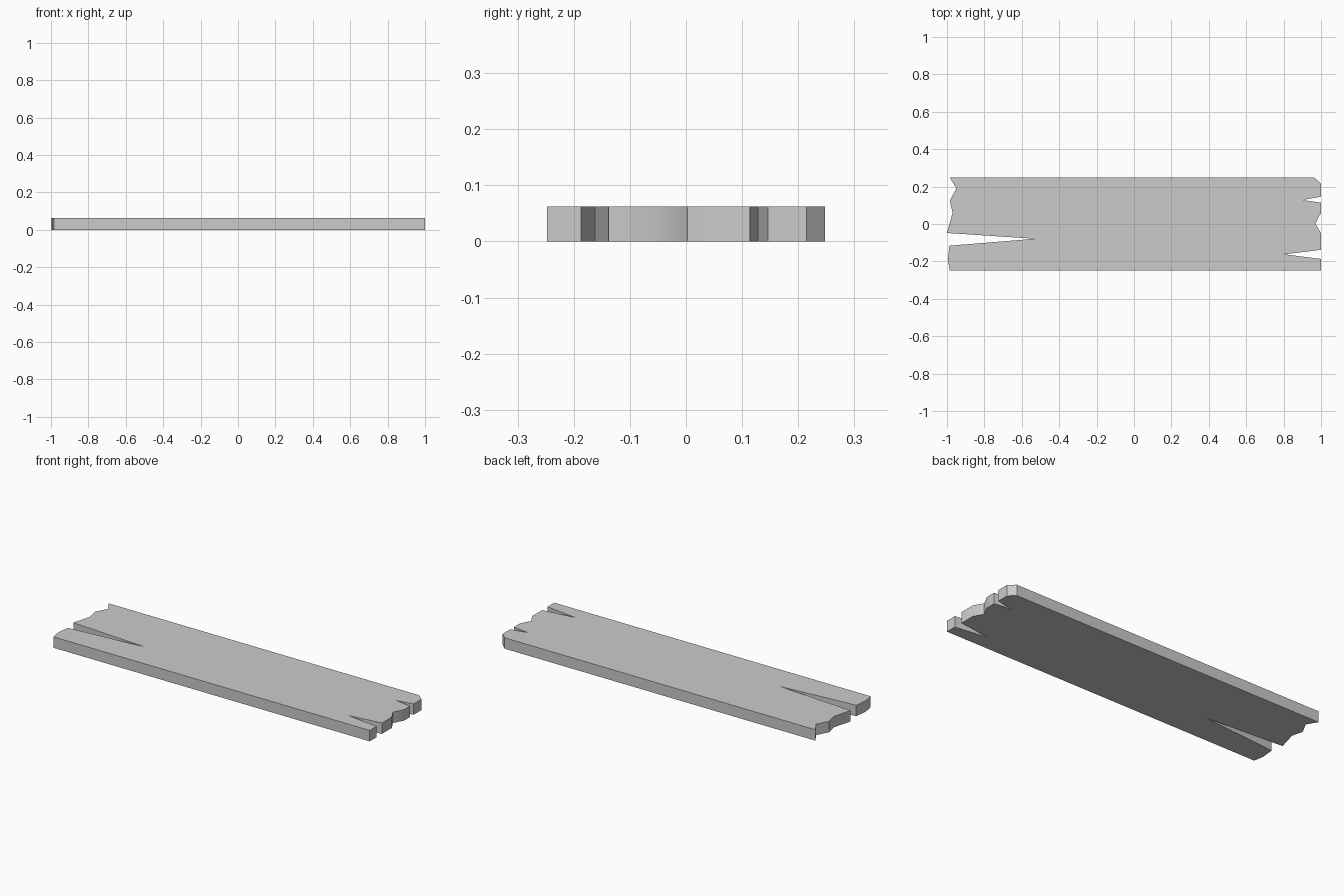
import bpy, bmesh, math

if "Cube" in bpy.data.objects:
    bpy.data.objects.remove(bpy.data.objects["Cube"])

THICKNESS = 0.062

# Splintered left end, from back to front
left_end = [(-0.985, 0.248), (-0.95, 0.19), (-0.985, 0.125), (-0.97, 0.06),
            (-1.0, -0.048), (-0.53, -0.079), (-0.987, -0.116),
            (-0.995, -0.19), (-0.985, -0.248)]

# Splintered right end, from front to back
right_end = [(1.0, -0.248), (1.0, -0.187), (0.805, -0.162), (1.0, -0.138),
             (1.0, -0.05), (0.97, 0.003), (1.0, 0.06), (1.0, 0.114),
             (0.9, 0.128), (1.0, 0.146), (1.0, 0.215), (0.965, 0.248)]

# Plank: one outline pushed up to the board thickness
bm = bmesh.new()
bottom = bm.faces.new([bm.verts.new((x, y, 0)) for x, y in left_end + right_end])
top = bmesh.ops.extrude_face_region(bm, geom=[bottom], use_keep_orig=True)["geom"]
bmesh.ops.translate(bm, vec=(0, 0, THICKNESS),
                    verts=[g for g in top if isinstance(g, bmesh.types.BMVert)])
bmesh.ops.recalc_face_normals(bm, faces=bm.faces)

mesh = bpy.data.meshes.new("plank")
bm.to_mesh(mesh)
bm.free()
plank = bpy.data.objects.new("plank", mesh)
bpy.context.collection.objects.link(plank)

# Soft shading along the shallow breaks, crisp top and bottom edges
bpy.context.view_layer.objects.active = plank
plank.select_set(True)
bpy.ops.object.shade_smooth_by_angle(angle=math.radians(40))
